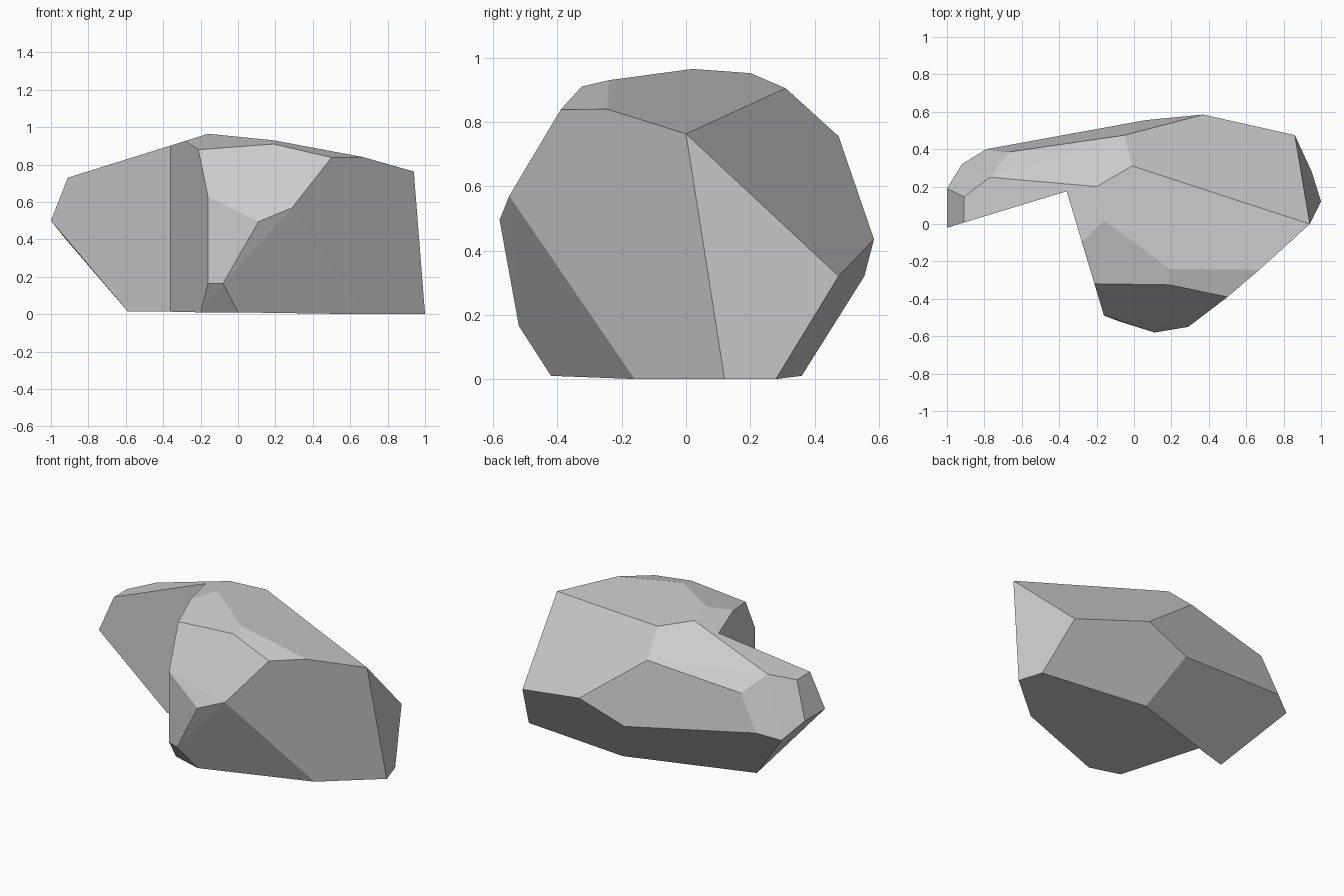
import bpy
import bmesh
import math

old = bpy.data.objects.get("Cube")
if old:
    bpy.data.objects.remove(old, do_unlink=True)

# Stone material
stone = bpy.data.materials.new("grey stone")
stone.use_nodes = True
grey = (0.6, 0.6, 0.6, 1.0)
stone.diffuse_color = grey
stone.node_tree.nodes["Principled BSDF"].inputs["Base Color"].default_value = grey

# Corner points of the boulder, grouped by region
crown = [(-.16, .02, .965), (-.2, .2, .952), (-.01, .31, .905), (.19, -.24, .93),
         (.67, -.245, .84), (.94, 0, .763), (-.27, -.09, .93)]
brow = [(.5, -.39, .838), (.19, -.325, .91), (-.21, -.32, .88)]
front = [(.29, -.55, .57), (.11, -.58, .495), (-.16, -.49, .63),
         (-.16, -.49, .165), (-.08, -.52, .165)]
back = [(.86, .475, .32), (.37, .585, .435), (.06, .555, .32),
        (-.05, .475, .755), (-.67, .385, .67), (-.79, .4, .444)]
right_end = [(-.92, .32, .4), (-1, .19, .5), (-1, -.02, .5),
             (-.91, .145, .73), (-.91, 0, .73), (-.77, .25, .77)]
base = [(1, .12, 0), (.95, .28, 0), (.21, .36, .01), (-.59, .105, .015),
        (-.2, -.36, .01), (0, -.42, .01), (.67, -.16, 0)]


def make_hull(name, points):
    """Build a convex solid around the given points."""
    bm = bmesh.new()
    for p in points:
        bm.verts.new(p)
    hull = bmesh.ops.convex_hull(bm, input=bm.verts)
    unused = {v for v in hull["geom_interior"] + hull["geom_unused"]
              if isinstance(v, bmesh.types.BMVert)}
    bmesh.ops.delete(bm, geom=list(unused), context="VERTS")
    bmesh.ops.recalc_face_normals(bm, faces=bm.faces)
    mesh = bpy.data.meshes.new(name)
    bm.to_mesh(mesh)
    bm.free()
    obj = bpy.data.objects.new(name, mesh)
    bpy.context.collection.objects.link(obj)
    return obj


boulder = make_hull("boulder", crown + brow + front + back + right_end + base)
boulder.data.materials.append(stone)

# Upright wedge that splits the front of the boulder
plan = [(-.36, .175), (-2, -.325), (0, -1.025)]
cutter = make_hull("notch_cutter", [(x, y, z) for x, y in plan for z in (-1, 2)])
cutter.data.materials.append(stone)
cutter.hide_render = True

notch = boulder.modifiers.new("notch", "BOOLEAN")
notch.operation = "DIFFERENCE"
notch.solver = "EXACT"
notch.object = cutter
bpy.context.view_layer.objects.active = boulder
bpy.ops.object.modifier_apply(modifier=notch.name)
bpy.data.objects.remove(cutter, do_unlink=True)

# Merge nearly flat triangles into broad chiselled facets
bm = bmesh.new()
bm.from_mesh(boulder.data)
bmesh.ops.remove_doubles(bm, verts=bm.verts, dist=0.004)
bmesh.ops.dissolve_limit(bm, angle_limit=math.radians(3), verts=bm.verts, edges=bm.edges)
for face in bm.faces:
    face.smooth = False
    face.material_index = 0
bm.to_mesh(boulder.data)
bm.free()
